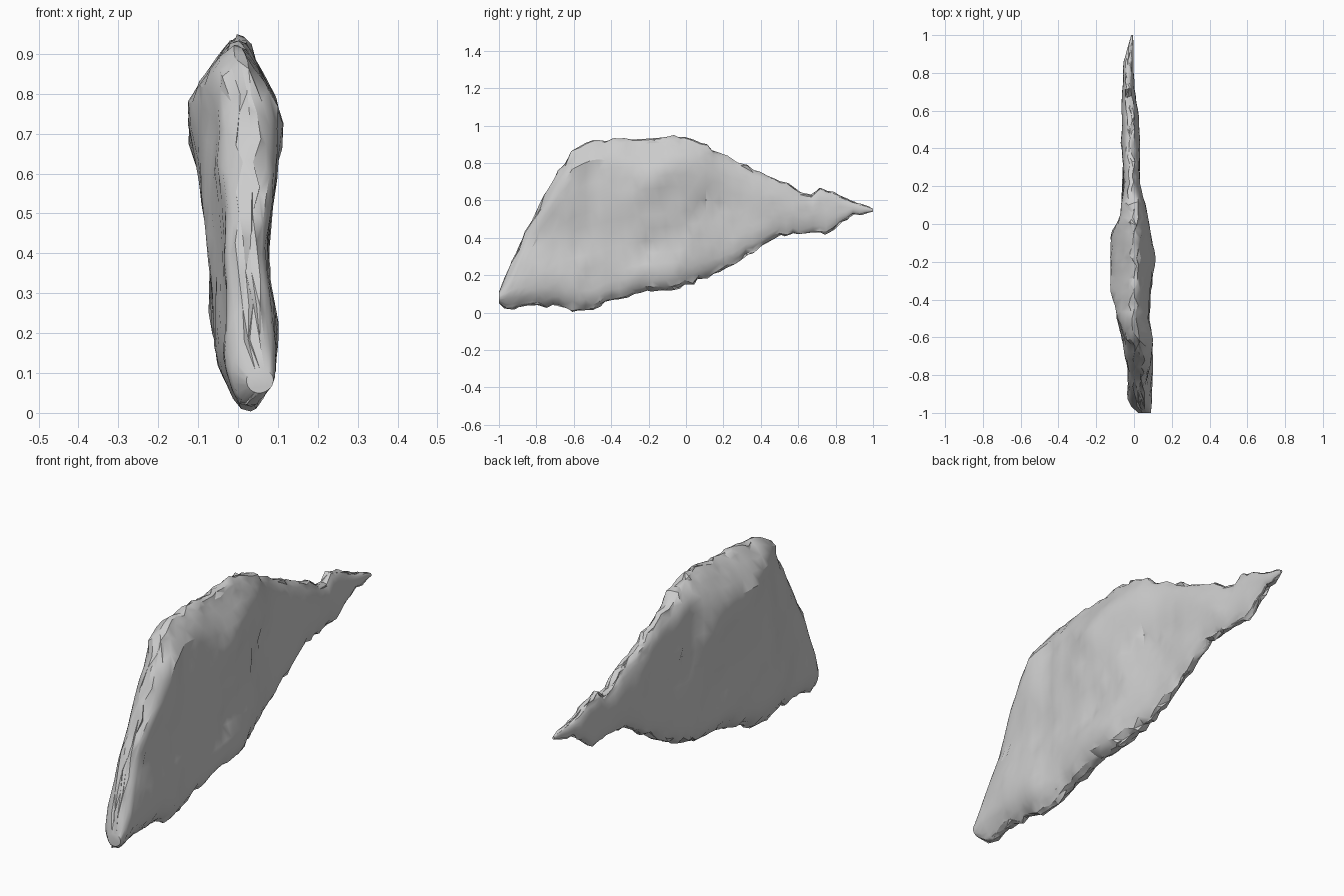
import bpy
import math
import random
from mathutils import Vector, noise

random.seed(4)

default_cube = bpy.data.objects.get("Cube")
if default_cube:
    bpy.data.objects.remove(default_cube, do_unlink=True)

# Outline of the slab along its length: y, bottom, top
OUTLINE = [
    (-1, .05, .11), (-.95, .015, .22), (-.85, .035, .45), (-.7, .03, .72),
    (-.6, .01, .88), (-.5, .02, .92), (-.4, .06, .93), (-.28, .1, .93),
    (-.08, .12, .945), (0, .14, .935), (.1, .18, .9), (.2, .22, .84),
    (.3, .29, .8), (.5, .41, .71), (.66, .43, .63), (.72, .42, .67),
    (.79, .43, .65), (.82, .48, .63), (.9, .52, .59), (1, .54, .555)]

# Side limits along the length: y, right side, left side
WIDTH_ALONG = [
    (-1, .02, .09), (-.95, -.03, .1), (-.8, -.035, .1), (-.6, -.06, .1),
    (-.5, -.09, .08), (-.35, -.125, .09), (-.2, -.125, .12), (-.05, -.12, .09),
    (.05, -.075, .065), (.2, -.06, .035), (.6, -.065, .025), (.7, -.065, .005),
    (.85, -.06, 0), (1, -.015, -.005)]

# Side limits over the height: z, right side, left side
WIDTH_UP = [
    (0, -.02, .07), (.1, -.05, .1), (.2, -.065, .1), (.3, -.07, .085),
    (.4, -.075, .075), (.5, -.09, .085), (.6, -.1, .1), (.7, -.125, .12),
    (.78, -.125, .1), (.87, -.075, .06), (.95, -.03, .04)]


def sample(table, u):
    """Linear interpolation of a table keyed by its first column."""
    for a, b in zip(table, table[1:]):
        if u <= b[0]:
            f = max(0, (u - a[0]) / (b[0] - a[0]))
            return [p + (q - p) * f for p, q in zip(a[1:], b[1:])]
    return table[-1][1:]


def groove(y, z):
    """Depth of the diagonal step worn into the faces."""
    across = (z - .37) * .82 - (y + .25) * .57
    along = (y + .25) * .82 + (z - .37) * .57
    if across > 0 or not 0 < along < .45:
        return 0
    return .016 * min(1, -across / .02) * max(0, 1 + across / .25)


def surface_x(y, z, bottom, top, side):
    """Sideways position of the stone face, rounded off at the rim."""
    along, up = sample(WIDTH_ALONG, y), sample(WIDTH_UP, z)
    low, high = max(along[0], up[0]), min(along[1], up[1])
    middle, half = (low + high) / 2, max(.003, (high - low) / 2)
    radius = min(.13, (top - bottom) / 2)
    edge = min(1, max(0, min(z - bottom, top - z) / radius))
    bulge = half * math.sqrt(1 - (1 - edge) ** 2)
    bumps = noise.noise(Vector((side * 3, y * 6, z * 6))) * .013
    bumps += noise.noise(Vector((side * 7, y * 15, z * 15))) * .006
    taper = edge * min(1, half / .05)
    return middle + side * (bulge + (bumps - .003 - groove(y, z)) * taper)


# Stone slab: closed rings set along the length
STEPS, ROWS = 56, 18
verts, faces = [], []
for i in range(STEPS + 1):
    y = -1 + 2 * i / STEPS
    bottom, top = sample(OUTLINE, y)
    inner = 0 < i < STEPS
    if inner:
        bottom = max(0, bottom + random.uniform(-.008, .012))
        top += random.uniform(-.012, .006)
    for k in range(2 * ROWS):
        side = 1 if k <= ROWS else -1
        t = (1 - math.cos(math.pi * k / ROWS)) / 2
        z = bottom + (top - bottom) * t
        x = surface_x(y, z, bottom, top, side)
        rim = max(0, 1 - min(t, 1 - t) / .08) if inner else 0
        x += random.uniform(-.012, .012) * rim
        shift = random.uniform(-.012, .012) * rim
        verts.append((x, y + shift, z))

ring = 2 * ROWS
for i in range(STEPS):
    for k in range(ring):
        a, b = i * ring + k, i * ring + (k + 1) % ring
        c, d = b + ring, a + ring
        # Alternate the diagonals so the rim looks chipped
        if (i + k) % 2:
            faces += [(a, d, b), (b, d, c)]
        else:
            faces += [(a, d, c), (a, c, b)]
faces.append(tuple(range(ring)))
faces.append(tuple(reversed(range(STEPS * ring, (STEPS + 1) * ring))))

mesh = bpy.data.meshes.new("stone_slab")
mesh.from_pydata(verts, [], faces)
mesh.update()
slab = bpy.data.objects.new("stone_slab", mesh)
bpy.context.collection.objects.link(slab)

# Plain grey stone
stone = bpy.data.materials.new("grey_stone")
stone.use_nodes = True
colour = (.604, .604, .604, 1)
stone.diffuse_color = colour
stone.node_tree.nodes["Principled BSDF"].inputs["Base Color"].default_value = colour
mesh.materials.append(stone)

# Smooth faces with sharp chipped edges
bpy.ops.object.select_all(action="DESELECT")
slab.select_set(True)
bpy.context.view_layer.objects.active = slab
bpy.ops.object.shade_smooth_by_angle(angle=math.radians(32))
